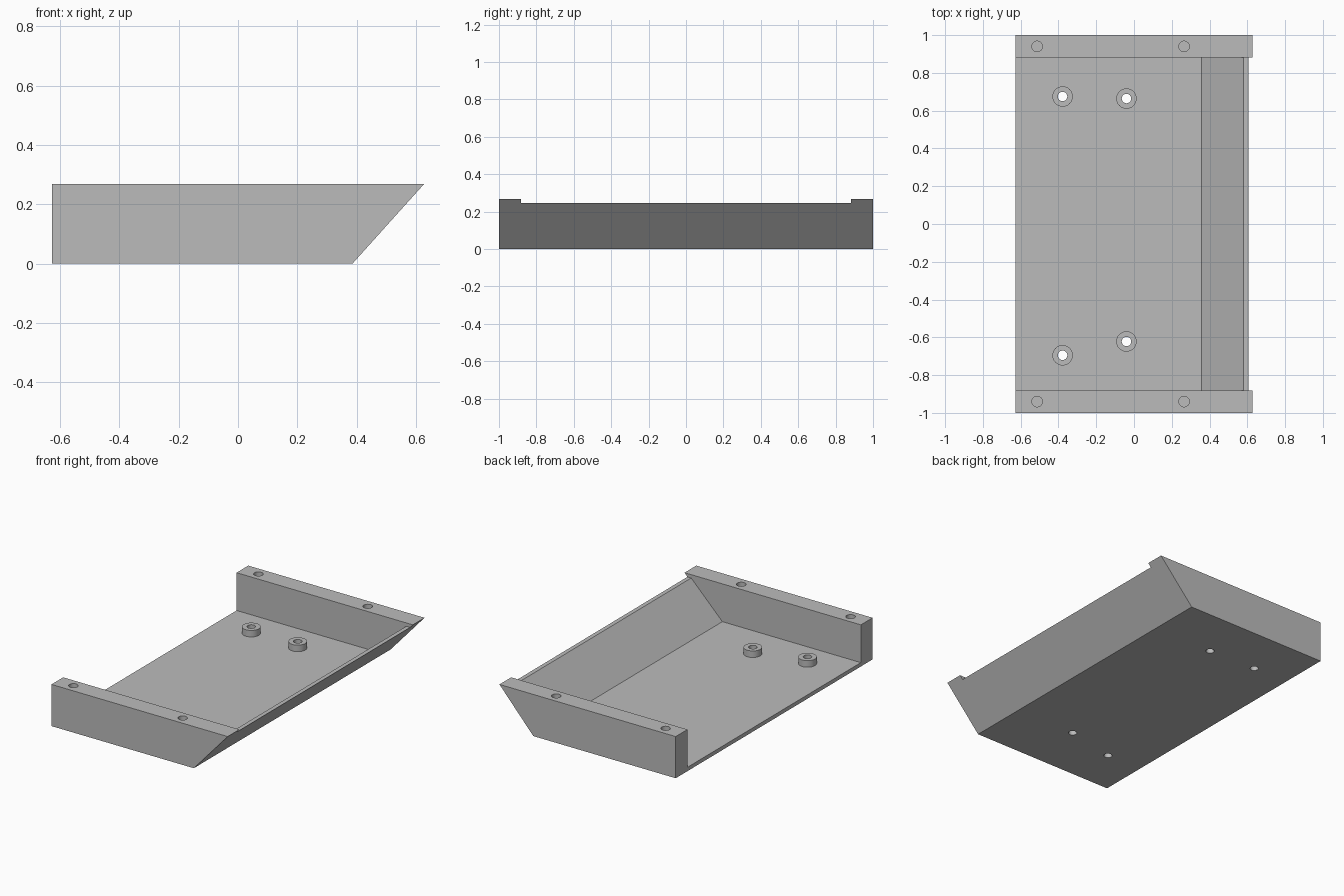
import bpy
import bmesh

HALF_LENGTH, INNER_HALF = 1.0, 0.881
LEFT, RIGHT, FOOT = -0.627, 0.627, 0.386
HEIGHT, LIP, FLOOR = 0.268, 0.246, 0.025
HOLE_DEPTH = 0.13
STANDOFFS = [(-0.378, 0.675), (-0.04, 0.664), (-0.378, -0.695), (-0.04, -0.622)]

cube = bpy.data.objects.get("Cube")
if cube:
    bpy.data.objects.remove(cube, do_unlink=True)

grey = bpy.data.materials.new("light grey")
grey.use_nodes = True
grey.diffuse_color = (0.5, 0.5, 0.5, 1)
grey.node_tree.nodes["Principled BSDF"].inputs["Base Color"].default_value = (0.5, 0.5, 0.5, 1)


def prism(name, profile, half):
    """Extrude an x-z profile along y, from -half to half."""
    bm = bmesh.new()
    face = bm.faces.new([bm.verts.new((x, -half, z)) for x, z in profile])
    geom = bmesh.ops.extrude_face_region(bm, geom=[face])["geom"]
    moved = [v for v in geom if isinstance(v, bmesh.types.BMVert)]
    bmesh.ops.translate(bm, verts=moved, vec=(0, 2 * half, 0))
    bmesh.ops.recalc_face_normals(bm, faces=bm.faces)
    mesh = bpy.data.meshes.new(name)
    bm.to_mesh(mesh)
    bm.free()
    mesh.materials.append(grey)
    obj = bpy.data.objects.new(name, mesh)
    bpy.context.collection.objects.link(obj)
    return obj


def cylinder(name, x, y, low, high, radius):
    bpy.ops.mesh.primitive_cylinder_add(vertices=32, radius=radius, depth=high - low,
                                        location=(x, y, (low + high) / 2))
    obj = bpy.context.object
    obj.name = name
    obj.data.materials.append(grey)
    return obj


def cut(target, cutter):
    """Subtract the cutter from the target and discard it."""
    mod = target.modifiers.new("cut", "BOOLEAN")
    mod.operation = "DIFFERENCE"
    mod.solver = "EXACT"
    mod.object = cutter
    select(target)
    bpy.ops.object.modifier_apply(modifier=mod.name)
    bpy.data.objects.remove(cutter, do_unlink=True)


def select(obj):
    bpy.ops.object.select_all(action="DESELECT")
    obj.select_set(True)
    bpy.context.view_layer.objects.active = obj


# Tray: slanted block hollowed out, open on its right side
tray = prism("tray", [(LEFT, 0), (FOOT, 0), (RIGHT, HEIGHT), (LEFT, HEIGHT)], HALF_LENGTH)
cavity = prism("cavity_cutter", [(-1, FLOOR), (0.358, FLOOR), (0.58, LIP),
                                 (1, LIP), (1, 1), (-1, 1)], INNER_HALF)
cut(tray, cavity)

# Blind screw holes in the tops of the end walls
for y in (-0.94, 0.94):
    for x in (-0.513, 0.265):
        cut(tray, cylinder("screw_cutter", x, y, HEIGHT - HOLE_DEPTH, HEIGHT + 0.1, 0.028))

# Standoffs on the floor, bored right through it
parts = [tray]
for i, (x, y) in enumerate(STANDOFFS):
    standoff = cylinder(f"standoff_{i + 1}", x, y, FLOOR, FLOOR + 0.042, 0.054)
    for part in (tray, standoff):
        cut(part, cylinder("bore_cutter", x, y, -0.1, 0.2, 0.025))
    parts.append(standoff)

for part in parts:
    select(part)
    bpy.ops.object.shade_smooth_by_angle()
